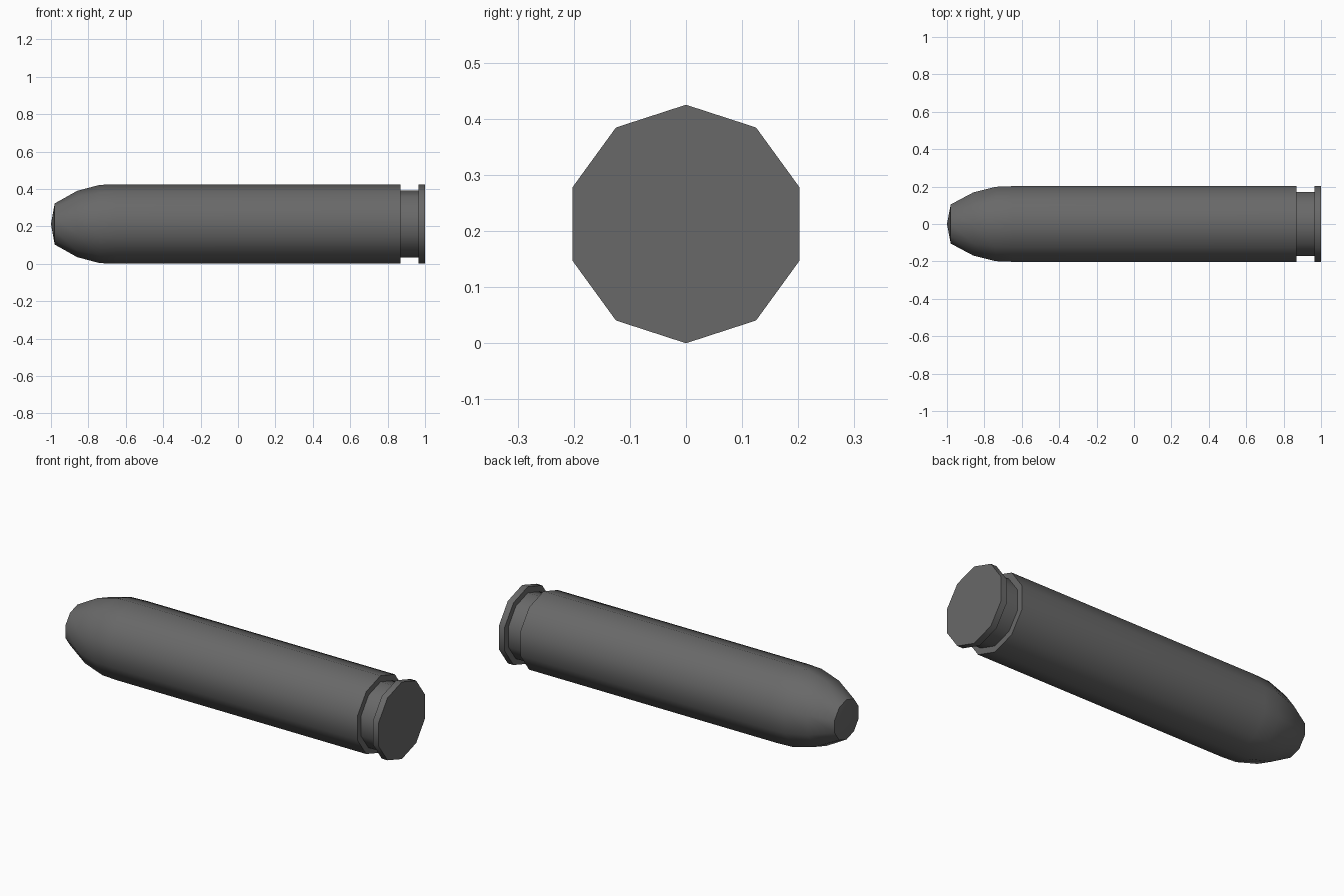
import bpy, bmesh, math
from mathutils import Vector, Matrix

cube = bpy.data.objects.get("Cube")
if cube:
    bpy.data.objects.remove(cube, do_unlink=True)

SIDES = 10
RADIUS = 0.2125

# Dark grey metal
metal = bpy.data.materials.new("dark_grey_metal")
metal.use_nodes = True
colour = (0.14, 0.14, 0.14, 1)
metal.diffuse_color = colour
metal.node_tree.nodes["Principled BSDF"].inputs["Base Color"].default_value = colour


def lathe(name, profile):
    """Spin (x, radius) points around the long axis, with a corner at the top."""
    bm = bmesh.new()
    verts = [bm.verts.new((x, 0, r)) for x, r in profile]
    edges = [bm.edges.new(pair) for pair in zip(verts, verts[1:])]
    bmesh.ops.spin(bm, geom=verts + edges, axis=(1, 0, 0), cent=(0, 0, 0),
                   angle=math.tau, steps=SIDES, use_merge=True)
    bmesh.ops.remove_doubles(bm, verts=bm.verts[:], dist=0.0005)
    bmesh.ops.recalc_face_normals(bm, faces=bm.faces[:])
    mesh = bpy.data.meshes.new(name)
    bm.to_mesh(mesh)
    bm.free()
    mesh.materials.append(metal)
    obj = bpy.data.objects.new(name, mesh)
    obj.location.z = RADIUS
    bpy.context.collection.objects.link(obj)
    bpy.ops.object.select_all(action='DESELECT')
    obj.select_set(True)
    bpy.context.view_layer.objects.active = obj
    bpy.ops.object.shade_smooth_by_angle(angle=math.radians(40))
    return obj


# Rounded nose, long body, extraction groove and rim in one closed profile
lathe("cartridge_body", [
    (-1, 0), (-0.98, 0.11), (-0.86, 0.177), (-0.74, 0.209), (-0.65, RADIUS),
    (0.87, RADIUS), (0.87, 0.179), (0.965, 0.179),
    (0.965, RADIUS), (1, RADIUS), (1, 0),
])
